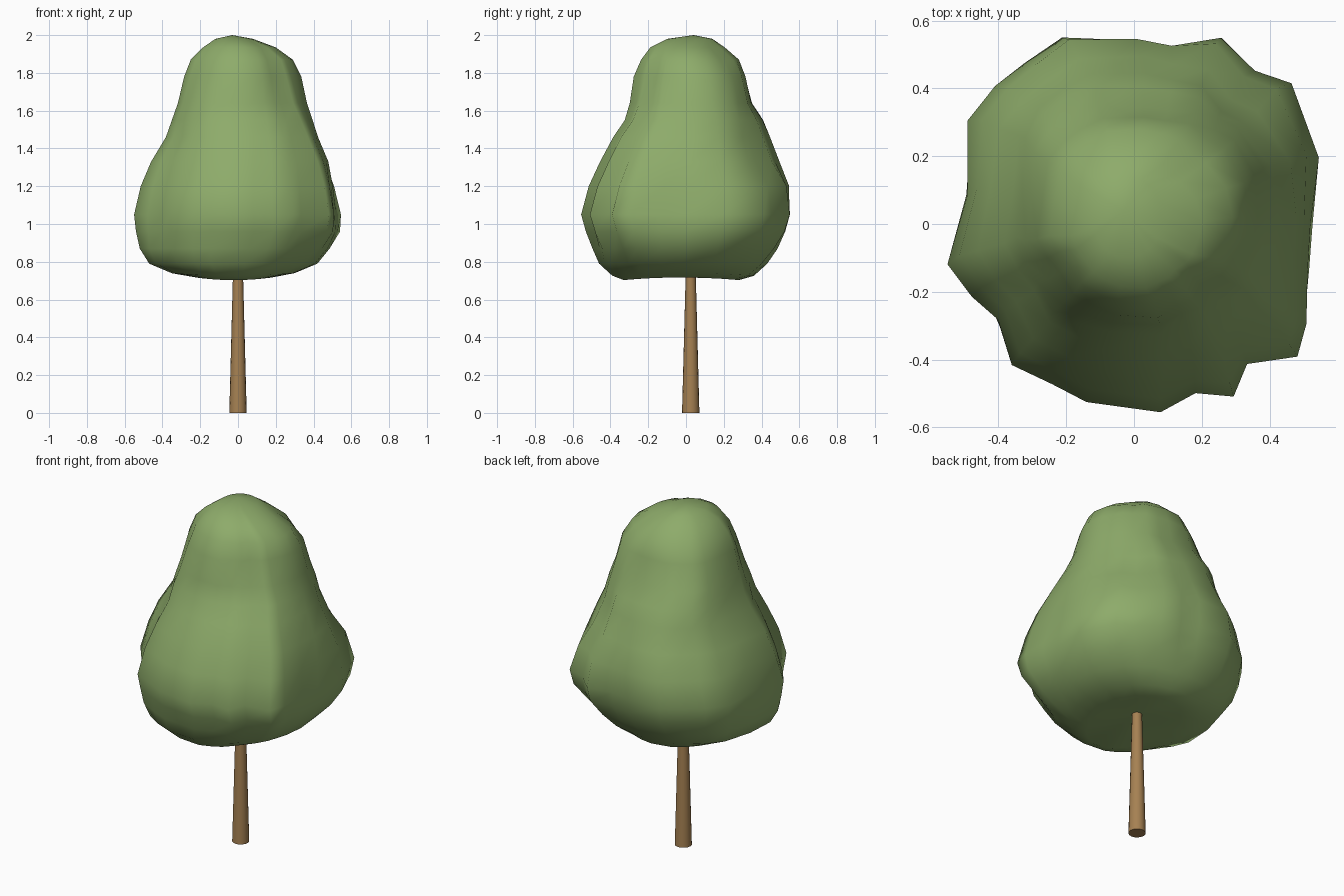
import bpy, bmesh, math
from mathutils import Vector

if "Cube" in bpy.data.objects:
    bpy.data.objects.remove(bpy.data.objects["Cube"])


def material(name, rgb):
    m = bpy.data.materials.new(name)
    m.diffuse_color = (*rgb, 1)
    m.use_nodes = True
    m.node_tree.nodes["Principled BSDF"].inputs["Base Color"].default_value = m.diffuse_color
    return m


def finish(bm, name, mat):
    bmesh.ops.recalc_face_normals(bm, faces=bm.faces[:])
    me = bpy.data.meshes.new(name)
    bm.to_mesh(me)
    bm.free()
    me.materials.append(mat)
    ob = bpy.data.objects.new(name, me)
    bpy.context.collection.objects.link(ob)
    return ob


leaf_green = material("leaf green", (0.27, 0.41, 0.145))
bark_brown = material("bark brown", (0.38, 0.22, 0.085))

# Trunk: slim tapered cylinder running up into the crown
bm = bmesh.new()
bmesh.ops.create_cone(bm, cap_ends=True, segments=16, radius1=0.046, radius2=0.026, depth=0.76)
bmesh.ops.translate(bm, verts=bm.verts[:], vec=(0, 0.025, 0.38))
for f in bm.faces:
    f.smooth = len(f.verts) == 4
finish(bm, "trunk", bark_brown)

# Crown plan outline: (angle in degrees, radius)
plan = [(0, .52), (20, .58), (42, .625), (52, .578), (65, .61), (78, .54), (90, .545),
        (111, .593), (124, .577), (135, .58), (148, .58), (170, .5), (192, .563),
        (204, .524), (215, .49), (229, .55), (243, .53), (255, .543), (278, .56),
        (290, .53), (300, .587), (309, .53), (321, .62), (330, .587), (345, .53)]

# Crown levels: z, x min, x max, y min, y max, strength of the plan outline
levels = [(.717, -.22, .18, -.33, .28, 0), (.74, -.35, .30, -.39, .36, .1),
          (.79, -.47, .42, -.46, .43, .25), (.87, -.52, .485, -.495, .485, .5),
          (.96, -.54, .54, -.53, .525, .8), (1.05, -.55, .545, -.555, .55, 1),
          (1.20, -.515, .52, -.515, .55, .9), (1.33, -.46, .485, -.455, .495, .7),
          (1.46, -.38, .425, -.385, .445, .6), (1.55, -.345, .395, -.325, .405, .5),
          (1.64, -.315, .365, -.30, .345, .5), (1.78, -.285, .335, -.28, .315, .5),
          (1.87, -.25, .29, -.24, .28, .5), (1.935, -.185, .20, -.19, .205, .3),
          (1.98, -.12, .08, -.10, .14, .2)]

# Lumps and hollows on the four diagonals: height -> push at 45, 135, 225, 315 degrees
lumps = {1.20: (-.03, -.015, 0, 0), 1.33: (-.06, -.01, 0, 0), 1.46: (-.05, .01, .01, 0),
         1.55: (-.03, .03, .03, -.01), 1.64: (-.01, .03, .02, -.03),
         1.78: (-.015, .01, 0, -.045), 1.87: (-.04, 0, 0, -.03),
         1.935: (-.03, 0, 0, -.015)}

bm = bmesh.new()
rings = []
for z, x0, x1, y0, y1, k in levels:
    pts = []
    for deg, r in plan:
        a = math.radians(deg)
        s = k * r / 0.55 + (1 - k)
        dip = 0.014 * math.sin(a) ** 2 if z < 0.75 else 0
        pts.append(Vector((s * math.cos(a), s * math.sin(a), z - dip)))
    # stretch each ring to its exact width and depth
    for axis, lo, hi in ((0, x0, x1), (1, y0, y1)):
        a = min(p[axis] for p in pts)
        b = max(p[axis] for p in pts)
        for p in pts:
            p[axis] = lo + (p[axis] - a) / (b - a) * (hi - lo)
    for (deg, r), p in zip(plan, pts):
        a = math.radians(deg)
        push = lumps.get(z, (0, 0, 0, 0))[deg // 90] * math.sin(2 * a) ** 2
        p.x += push * math.cos(a)
        p.y += push * math.sin(a)
    rings.append([bm.verts.new(p) for p in pts])
count = len(plan)
for low, high in zip(rings, rings[1:]):
    for i in range(count):
        j = (i + 1) % count
        bm.faces.new((low[i], low[j], high[j], high[i]))
for ring, tip in ((rings[0], (0, 0.02, .73)), (rings[-1], (-.03, .04, 2.0))):
    v = bm.verts.new(tip)
    for i in range(count):
        bm.faces.new((ring[i], ring[(i + 1) % count], v))
for f in bm.faces:
    f.smooth = True
finish(bm, "leaf_crown", leaf_green)
